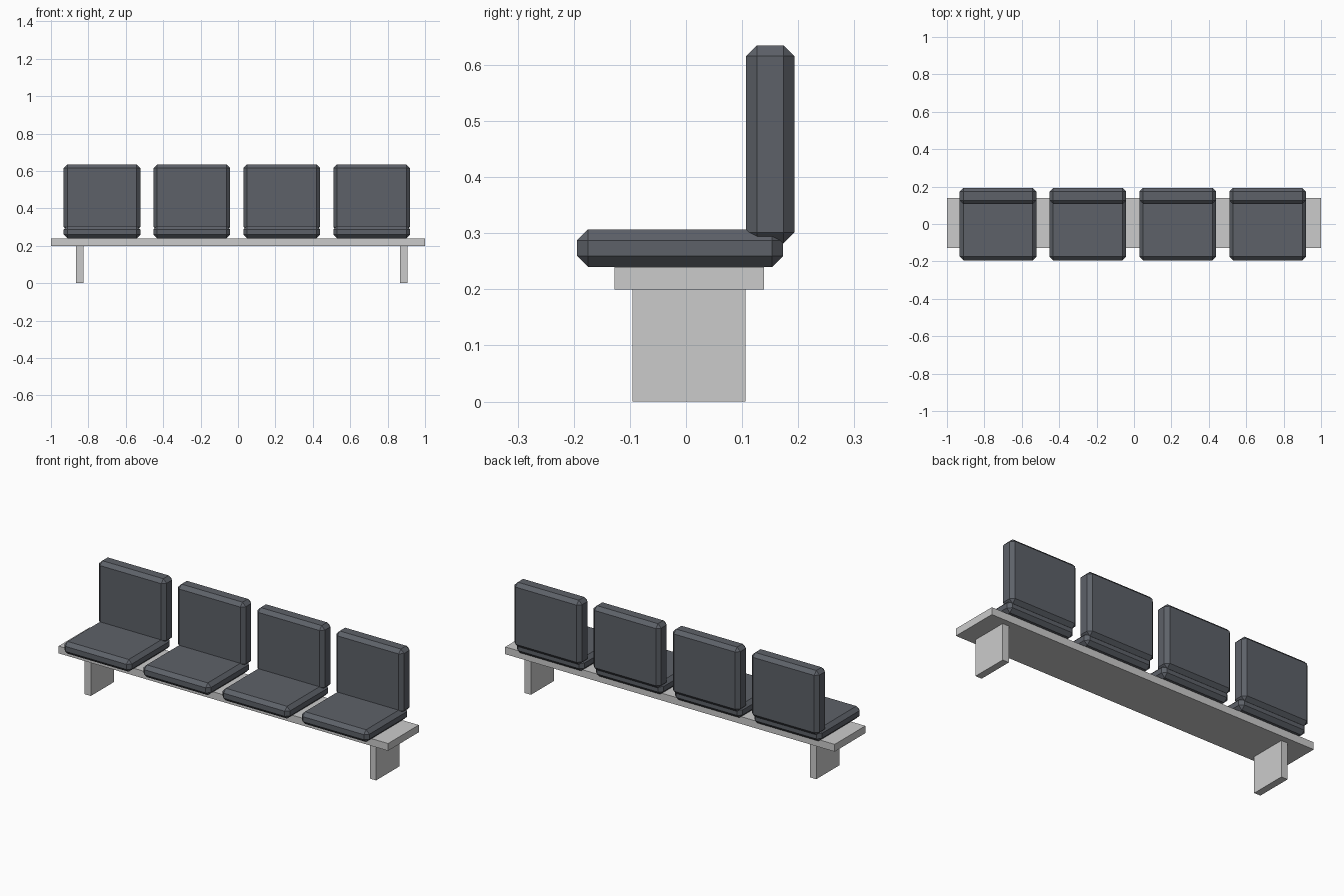
import bpy
import bmesh

if "Cube" in bpy.data.objects:
    bpy.data.objects.remove(bpy.data.objects["Cube"])

cushion_mat = bpy.data.materials.new("dark_upholstery")
cushion_mat.diffuse_color = (0.11, 0.12, 0.14, 1)
cushion_mat.use_nodes = True
cushion_mat.node_tree.nodes["Principled BSDF"].inputs["Base Color"].default_value = cushion_mat.diffuse_color


def box(name, x, y, z, chamfer=0.0, mat=None):
    """Box from (min, max) ranges, with optional one-step chamfer."""
    bm = bmesh.new()
    bmesh.ops.create_cube(bm, size=1)
    size = [r[1] - r[0] for r in (x, y, z)]
    bmesh.ops.scale(bm, vec=size, verts=bm.verts)
    if chamfer:
        bmesh.ops.bevel(bm, geom=bm.edges[:], offset=chamfer, segments=1,
                        affect='EDGES')
    mesh = bpy.data.meshes.new(name)
    bm.to_mesh(mesh)
    bm.free()
    obj = bpy.data.objects.new(name, mesh)
    obj.location = [(r[0] + r[1]) / 2 for r in (x, y, z)]
    if mat:
        mesh.materials.append(mat)
    bpy.context.collection.objects.link(obj)
    return obj


# Base plank and its two slab legs
box("plank", (-1, 1), (-0.127, 0.139), (0.2, 0.24))
for side, cx in (("left", -0.846), ("right", 0.886)):
    box(side + "_leg", (cx - 0.019, cx + 0.019), (-0.095, 0.106), (0, 0.2))

# Four seats, each a cushion and a backrest
for i in range(4):
    cx = -0.727 + i * 0.4805
    span = (cx - 0.205, cx + 0.205)
    box(f"seat_cushion_{i + 1}", span, (-0.194, 0.173), (0.24, 0.307),
        0.0195, cushion_mat)
    box(f"backrest_{i + 1}", span, (0.107, 0.193), (0.282, 0.635),
        0.0195, cushion_mat)
